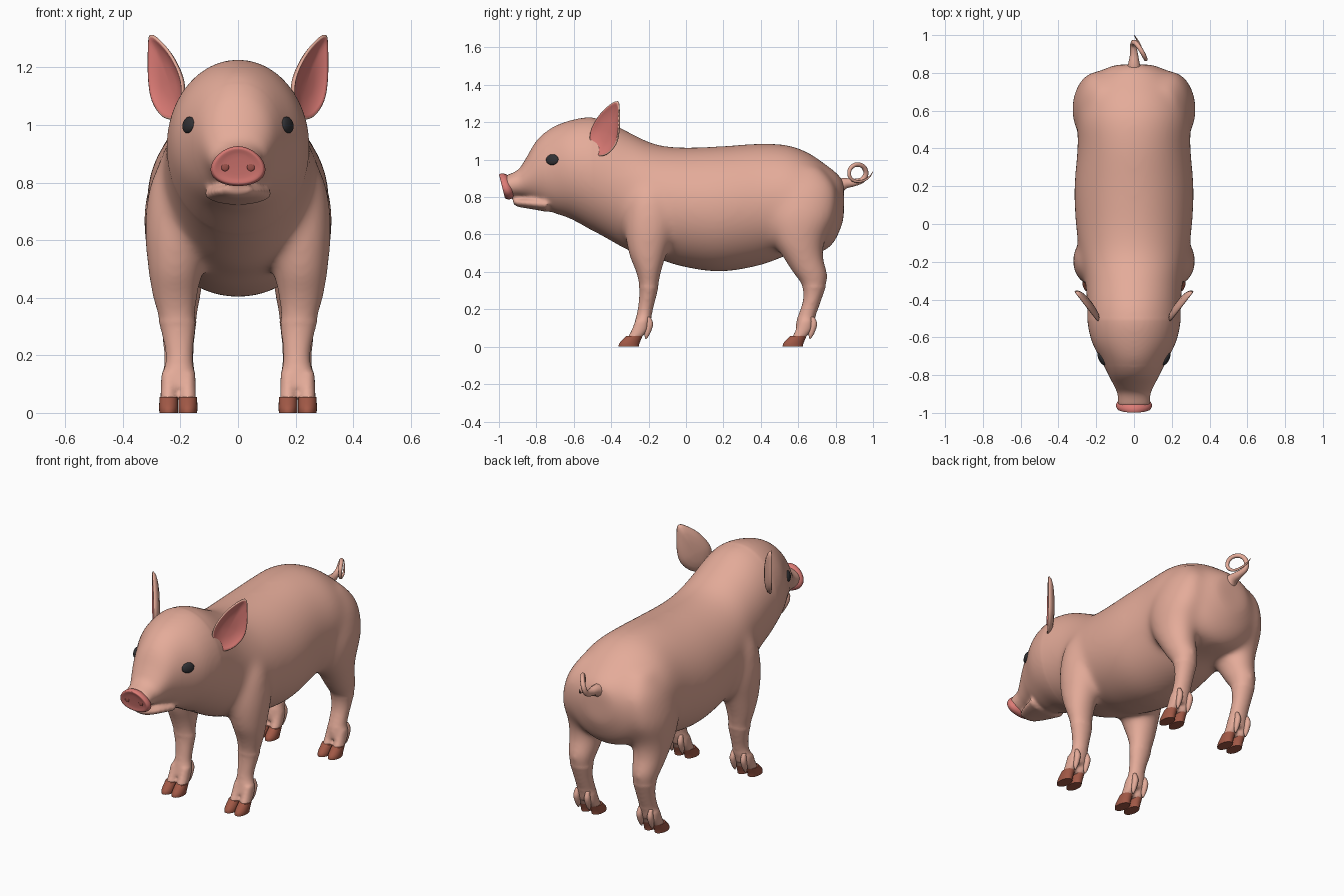
import bpy, bmesh, math
from mathutils import Vector, Matrix
from mathutils.bvhtree import BVHTree

if "Cube" in bpy.data.objects:
    bpy.data.objects.remove(bpy.data.objects["Cube"])


def material(name, rgb):
    m = bpy.data.materials.new(name)
    m.diffuse_color = (*rgb, 1)
    m.use_nodes = True
    m.node_tree.nodes["Principled BSDF"].inputs["Base Color"].default_value = m.diffuse_color
    return m


SKIN = material("skin pink", (0.78, 0.41, 0.32))
ROSE = material("snout rose", (0.72, 0.20, 0.18))
HOOF = material("hoof brown", (0.36, 0.10, 0.062))
BLACK = material("eye black", (0.03, 0.03, 0.034))
DARK = material("nostril red", (0.33, 0.085, 0.07))


def smooth_path(pts, steps=4, closed=False):
    """Catmull-Rom interpolation of tuples of any length."""
    n, out = len(pts), []
    for i in range(n if closed else n - 1):
        idx = [i - 1, i, i + 1, i + 2]
        idx = [k % n if closed else min(max(k, 0), n - 1) for k in idx]
        a, b, c, d = (pts[k] for k in idx)
        for s in range(steps):
            t = s / steps
            out.append(tuple(0.5 * (2 * q + (r - p) * t + (2 * p - 5 * q + 4 * r - w) * t * t
                                    + (3 * q - p - 3 * r + w) * t ** 3)
                             for p, q, r, w in zip(a, b, c, d)))
    if not closed:
        out.append(tuple(pts[-1]))
    return out


def loft(bm, rings, mat_rule=lambda band: 0):
    """Skin a list of rings and cap both ends."""
    vs = [[bm.verts.new(p) for p in r] for r in rings]
    n = len(vs[0])
    for k in range(len(vs) - 1):
        for i in range(n):
            j = (i + 1) % n
            f = bm.faces.new((vs[k][i], vs[k][j], vs[k + 1][j], vs[k + 1][i]))
            f.material_index = mat_rule(k)
    bm.faces.new(vs[0][::-1]).material_index = mat_rule(0)
    bm.faces.new(vs[-1]).material_index = mat_rule(len(vs) - 2)


def oval(c, u, v, n=28):
    c, u, v = Vector(c), Vector(u), Vector(v)
    return [c + u * math.cos(2 * math.pi * i / n) + v * math.sin(2 * math.pi * i / n) for i in range(n)]


def loft_y(bm, stations):
    """Stations along y: (y, top, bottom, half width)."""
    loft(bm, [oval((0, y, (t + b) / 2), (w, 0, 0), (0, 0, (t - b) / 2), 40)
              for y, t, b, w in smooth_path(stations)])


def loft_z(bm, stations, side, dx=0, dy=0, steps=4):
    """Stations along z: (z, y0, y1, x0, x1), mirrored by side."""
    loft(bm, [oval((side * ((x0 + x1) / 2 + dx), (y0 + y1) / 2 + dy, z),
                   ((x1 - x0) / 2, 0, 0), (0, (y1 - y0) / 2, 0))
              for z, y0, y1, x0, x1 in smooth_path(stations, steps)])


def finish(name, bm, mats, sharp=None):
    bmesh.ops.recalc_face_normals(bm, faces=bm.faces[:])
    me = bpy.data.meshes.new(name)
    bm.to_mesh(me)
    me.shade_smooth()
    if sharp:
        me.set_sharp_from_angle(angle=math.radians(sharp))
    for m in mats:
        me.materials.append(m)
    ob = bpy.data.objects.new(name, me)
    bpy.context.collection.objects.link(ob)
    return ob


# Body volumes: head and torso, lower jaw, legs, toes
bm = bmesh.new()
loft_y(bm, [(-.965, .915, .80, .085), (-.90, .945, .80, .088), (-.86, 1.0, .795, .105),
            (-.80, 1.10, .77, .135), (-.72, 1.17, .72, .175), (-.62, 1.21, .685, .225),
            (-.51, 1.228, .625, .248), (-.42, 1.207, .575, .25), (-.30, 1.145, .51, .26),
            (-.17, 1.085, .475, .285), (-.03, 1.066, .43, .306), (.18, 1.072, .40, .317),
            (.40, 1.087, .435, .30), (.55, 1.077, .49, .30), (.66, 1.035, .50, .285),
            (.74, .98, .51, .255), (.80, .935, .57, .20), (.845, .89, .68, .10)])
loft_y(bm, [(-.925, .79, .765, .045), (-.90, .795, .748, .06), (-.84, .797, .738, .09), (-.74, .80, .72, .12)])

FRONT_LEG = [(.09, -.285, -.20, .155, .26), (.15, -.27, -.185, .152, .258), (.20, -.26, -.175, .155, .252),
             (.30, -.25, -.15, .146, .273), (.40, -.27, -.13, .138, .30), (.50, -.31, -.10, .12, .315),
             (.65, -.33, -.06, .10, .325), (.80, -.31, -.08, .10, .305), (.92, -.25, -.14, .13, .24)]
BACK_LEG = [(.09, .585, .675, .155, .26), (.15, .593, .69, .152, .258), (.25, .625, .725, .15, .262),
            (.33, .618, .752, .14, .275), (.385, .575, .762, .13, .288), (.48, .515, .735, .115, .305),
            (.57, .46, .745, .10, .32), (.70, .42, .80, .09, .327), (.85, .44, .80, .09, .29),
            (.96, .52, .72, .10, .22)]
TOE = [(.14, -.272, -.20, -.026, .026), (.09, -.292, -.205, -.028, .028), (.045, -.315, -.238, -.03, .03)]
TOE_HOOF = [(.0, -.36, -.253, -.032, .032), (.02, -.355, -.248, -.033, .033), (.056, -.32, -.233, -.0315, .0315)]
DEWCLAW = [(.16, -.21, -.19, -.01, .01), (.12, -.212, -.176, -.017, .017),
           (.07, -.222, -.192, -.013, .013), (.042, -.217, -.211, -.003, .003)]
hooves, claws = bmesh.new(), bmesh.new()
for side in (1, -1):
    loft_z(bm, FRONT_LEG, side)
    loft_z(bm, BACK_LEG, side)
    for dy in (0, .877):
        for dx in (.174, .241):
            loft_z(bm, TOE, side, dx, dy)
            loft_z(hooves, TOE_HOOF, side, dx, dy)
            loft_z(claws, DEWCLAW, side, .2075 + (dx - .2075) * 1.05, dy)
finish("hooves", hooves, [HOOF], 50)
finish("dewclaws", claws, [SKIN])

# Fuse the volumes into one skin and relax the joints
body = finish("body", bm, [SKIN])
mod = body.modifiers.new("fuse", 'REMESH')
mod.mode, mod.voxel_size = 'VOXEL', 0.01
fused = bpy.data.meshes.new_from_object(body.evaluated_get(bpy.context.evaluated_depsgraph_get()))
body.modifiers.clear()
bm = bmesh.new()
bm.from_mesh(fused)


def relax(verts, times):
    for _ in range(times):
        bmesh.ops.smooth_vert(bm, verts=verts, factor=0.5, use_axis_x=True, use_axis_y=True, use_axis_z=True)


relax(bm.verts[:], 4)
relax([v for v in bm.verts if v.co.z > .16 and v.co.y > -.75], 8)
relax([v for v in bm.verts if v.co.z > .32 and v.co.y > -.5], 35)
for f in bm.faces:
    f.material_index = 0
skin_tree = BVHTree.FromBMesh(bm)
bm.to_mesh(body.data)
body.data.shade_smooth()

# Eyes set on the head surface
eyes = bmesh.new()
for side in (1, -1):
    hit, nrm, _, _ = skin_tree.ray_cast(Vector((side, -.715, 1.0)), Vector((-side, 0, 0)))
    turn = nrm.to_track_quat('X', 'Z').to_matrix().to_4x4()
    bmesh.ops.create_uvsphere(eyes, u_segments=24, v_segments=14, radius=1,
                              matrix=Matrix.Translation(hit) @ turn @ Matrix.Diagonal((.014, .037, .029, 1)))
finish("eyes", eyes, [BLACK])

# Snout pad: pear-shaped rings leaning forward at the top
bm = bmesh.new()
rings = []
for y, s in smooth_path([(-.935, .84), (-.95, .98), (-.965, 1.02), (-.979, .97), (-.984, .88), (-.980, .6), (-.979, .05)], 3):
    ring = []
    for i in range(40):
        a = 2 * math.pi * i / 40
        x, z = .092 * math.cos(a) * (1 - .18 * math.sin(a)), .068 * math.sin(a)
        ring.append((x * s, y - z * s * .25, .857 + z * s))
    rings.append(ring)
loft(bm, rings)
finish("snout", bm, [ROSE])

# Nostrils
bm = bmesh.new()
for side in (1, -1):
    bmesh.ops.create_uvsphere(bm, u_segments=16, v_segments=10, radius=1,
                              matrix=Matrix.Translation((side * .045, -.978, .855)) @ Matrix.Diagonal((.014, .0045, .016, 1)))
finish("nostrils", bm, [DARK])

# Ears: cupped leaf shape, rose inside
OUTLINE = smooth_path([(.02, 1.04), (0, 1.10), (.01, 1.165), (.06, 1.235), (.12, 1.285), (.188, 1.314),
                       (.2, 1.25), (.197, 1.15), (.175, 1.08), (.12, 1.03), (.06, 1.018)], 4, True)
PROFILE = [(.05, -.028), (.4, -.026), (.7, -.02), (.9, -.01), (.99, .002), (.99, .009),
           (.94, .011), (.87, .006), (.7, -.004), (.4, -.011), (.05, -.013)]
bm = bmesh.new()
for side in (1, -1):
    rings = []
    for s, w in PROFILE:
        ring = []
        for u, z in OUTLINE:
            u, z = .105 + (u - .105) * s, 1.145 + (z - 1.145) * s
            ring.append((side * (.185 + .61 * u + .79 * w), -.51 + .79 * u - .61 * w, z))
        rings.append(ring)
    loft(bm, rings, lambda band: 1 if band >= 6 else 0)
finish("ears", bm, [SKIN, ROSE])

# Curly tail: tapered tube along a loop
TAIL = [(0, .80, .85, .05), (0, .845, .872, .032), (0, .90, .878, .021), (-.005, .945, .893, .016),
        (0, .962, .93, .014), (.02, .945, .965, .013), (.045, .907, .973, .012), (.06, .877, .95, .011),
        (.06, .875, .91, .01), (.045, .905, .885, .008), (.03, .95, .888, .006), (.012, .982, .91, .004),
        (0, 1.0, .937, .001)]
path = smooth_path(TAIL, 5)
cu = bpy.data.curves.new("tail_path", 'CURVE')
cu.dimensions, cu.bevel_depth, cu.bevel_resolution, cu.use_fill_caps = '3D', 1.0, 3, True
sp = cu.splines.new('POLY')
sp.points.add(len(path) - 1)
for p, (x, y, z, r) in zip(sp.points, path):
    p.co, p.radius = (x, y, z, 1), r
tube = bpy.data.objects.new("tail_path", cu)
bpy.context.collection.objects.link(tube)
me = bpy.data.meshes.new_from_object(tube.evaluated_get(bpy.context.evaluated_depsgraph_get()))
bm = bmesh.new()
bm.from_mesh(me)
bpy.data.objects.remove(tube)
finish("tail", bm, [SKIN])
